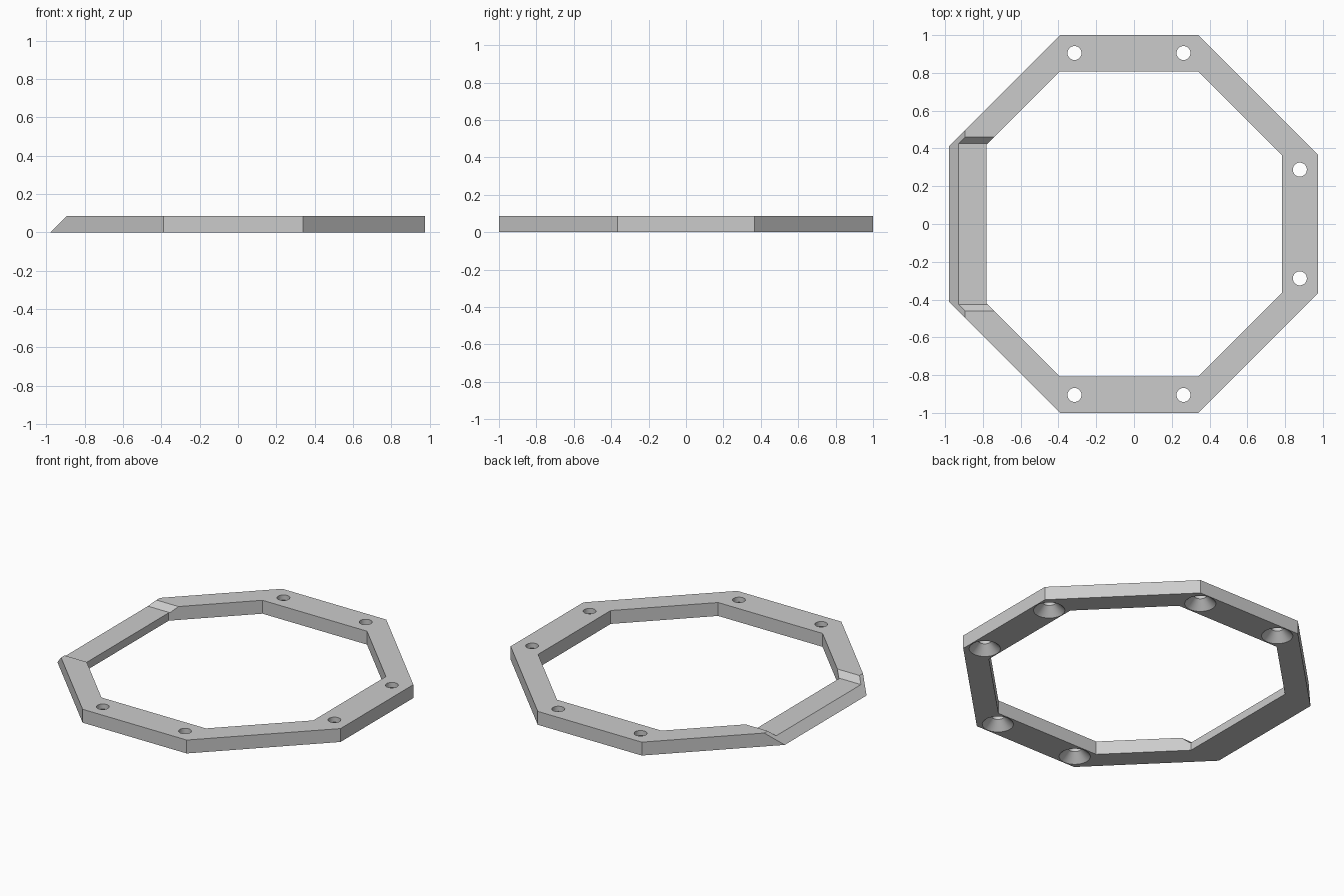
import bpy
import bmesh
from math import radians

cube = bpy.data.objects.get("Cube")
if cube:
    bpy.data.objects.remove(cube)

HEIGHT = 0.085
FLOOR = 0.05          # height of the lowered left bar
HOLE_R, SINK_R = 0.037, 0.09

grey = bpy.data.materials.new("light grey")
grey.use_nodes = True
grey.diffuse_color = (0.6, 0.6, 0.6, 1)
grey.node_tree.nodes["Principled BSDF"].inputs["Base Color"].default_value = (0.6, 0.6, 0.6, 1)


def finish(bm, name):
    bmesh.ops.recalc_face_normals(bm, faces=bm.faces)
    mesh = bpy.data.meshes.new(name)
    bm.to_mesh(mesh)
    bm.free()
    mesh.materials.append(grey)
    obj = bpy.data.objects.new(name, mesh)
    bpy.context.collection.objects.link(obj)
    return obj


def mirrored(half):
    """Close a +y half outline with its mirror image."""
    return half + [(x, -y) for x, y in reversed(half)]


def bridge(bm, loops):
    """Skin a list of equal loops with quads, each loop joined to the next."""
    n = len(loops[0])
    for a, b in zip(loops, loops[1:]):
        for i in range(n):
            j = (i + 1) % n
            bm.faces.new((a[i], a[j], b[j], b[i]))


def cut(target, cutter):
    mod = target.modifiers.new("cut", "BOOLEAN")
    mod.operation = "DIFFERENCE"
    mod.solver = "EXACT"
    mod.object = cutter
    bpy.context.view_layer.objects.active = target
    bpy.ops.object.modifier_apply(modifier=mod.name)
    bpy.data.objects.remove(cutter)


# Octagonal ring, with the outer left side sloping inwards at 45 degrees
shared = [(-0.39, 1.0), (0.34, 1.0), (0.975, 0.365)]
outer_low = mirrored([(-0.98, 0.41)] + shared)
outer_top = mirrored([(-0.98 + HEIGHT, 0.41 + HEIGHT)] + shared)
inner = mirrored([(-0.78, 0.42), (-0.393, 0.807), (0.34, 0.807), (0.783, 0.364)])

bm = bmesh.new()
rings = [[bm.verts.new((x, y, z)) for x, y in pts] for pts, z in
         ((outer_low, 0), (outer_top, HEIGHT), (inner, HEIGHT), (inner, 0))]
bridge(bm, rings + rings[:1])
frame = finish(bm, "octagonal_frame")

# Lowered left bar with sloping ends
bm = bmesh.new()
section = [(-0.425, FLOOR), (0.425, FLOOR), (0.525, FLOOR + 0.1), (-0.525, FLOOR + 0.1)]
ends = [[bm.verts.new((x, y, z)) for y, z in section] for x in (-1.1, -0.6)]
bridge(bm, ends)
for end in ends:
    bm.faces.new(end)
cut(frame, finish(bm, "notch_cutter"))

# Screw holes, countersunk from below
spots = [(x, s * 0.905) for x in (-0.315, 0.262) for s in (-1, 1)]
spots += [(0.878, s * 0.288) for s in (-1, 1)]
for x, y in spots:
    bm = bmesh.new()
    profile = [(SINK_R + 0.02, -0.02), (HOLE_R, SINK_R - HOLE_R), (HOLE_R, HEIGHT + 0.05)]
    loops = []
    for r, z in profile:
        ring = bmesh.ops.create_circle(bm, segments=40, radius=r)["verts"]
        for v in ring:
            v.co.x += x
            v.co.y += y
            v.co.z = z
        loops.append(ring)
    bridge(bm, loops)
    bm.faces.new(loops[0])
    bm.faces.new(loops[-1])
    cut(frame, finish(bm, "hole_cutter"))

frame.select_set(True)
bpy.context.view_layer.objects.active = frame
bpy.ops.object.shade_smooth_by_angle(angle=radians(25))
